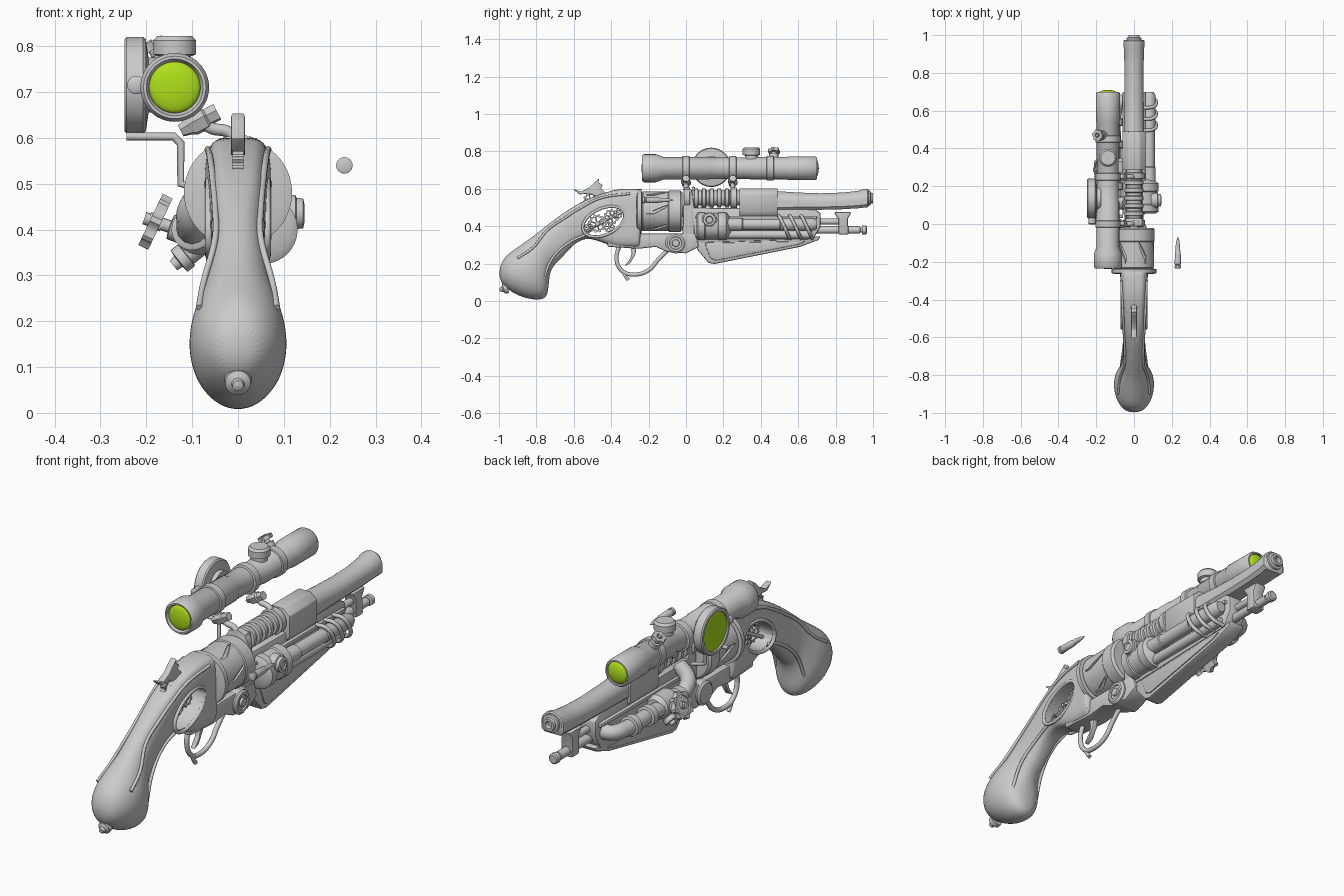
import bpy, bmesh
from math import sin, cos, pi, radians, copysign
from mathutils import Vector

def make(name, bm):
    bmesh.ops.recalc_face_normals(bm, faces=bm.faces)
    me = bpy.data.meshes.new(name)
    bm.to_mesh(me); bm.free()
    o = bpy.data.objects.new(name, me)
    bpy.context.collection.objects.link(o)
    return o

def bake(o):
    """Apply modifiers, or turn a curve into a mesh."""
    me = bpy.data.meshes.new_from_object(o.evaluated_get(bpy.context.evaluated_depsgraph_get()))
    name = o.name
    mw = o.matrix_world.copy()
    bpy.data.objects.remove(o)
    n = bpy.data.objects.new(name, me)
    n.matrix_world = mw
    bpy.context.collection.objects.link(n)
    return n

def loft(name, rings, caps=True, closed=False):
    bm = bmesh.new()
    vs = [[bm.verts.new(p) for p in r] for r in rings]
    n = len(vs[0])
    for a, b in list(zip(vs, vs[1:])) + ([(vs[-1], vs[0])] if closed else []):
        for i in range(n):
            bm.faces.new((a[i], a[(i+1) % n], b[(i+1) % n], b[i]))
    if caps and not closed:
        bm.faces.new(vs[0]); bm.faces.new(vs[-1])
    return make(name, bm)

def bevel(o, w, seg=2):
    m = o.modifiers.new("bevel", 'BEVEL')
    m.width, m.segments, m.limit_method, m.angle_limit = w, seg, 'ANGLE', radians(40)
    return bake(o)

def prism(name, pts, hw, x=0, b=0.008):
    """Side outline (y, z) extruded across x."""
    o = loft(name, [[(x + s*hw, y, z) for y, z in pts] for s in (-1, 1)])
    return bevel(o, b) if b else o

def frame_pts(org, axis):
    a = Vector(axis).normalized()
    u = a.orthogonal().normalized()
    v = a.cross(u)
    return lambda t, r, ang: Vector(org) + a*t + (u*cos(ang) + v*sin(ang))*r

def lathe(name, org, axis, prof, n=36):
    """Profile of (distance along axis, radius)."""
    f = frame_pts(org, axis)
    return loft(name, [[f(t, max(r, .0005), 2*pi*i/n) for i in range(n)] for t, r in prof])

def ylathe(name, x, z, prof, n=36):
    return lathe(name, (x, 0, z), (0, 1, 0), prof, n)

def tube(name, pts, r, smooth=True, cyclic=False):
    cu = bpy.data.curves.new(name, 'CURVE')
    cu.dimensions, cu.bevel_depth, cu.bevel_resolution, cu.use_fill_caps = '3D', r, 4, True
    s = cu.splines.new('BEZIER')
    s.bezier_points.add(len(pts)-1)
    for bp, p in zip(s.bezier_points, pts):
        bp.co = p
        bp.handle_left_type = bp.handle_right_type = 'AUTO' if smooth else 'VECTOR'
    s.use_cyclic_u = cyclic
    o = bpy.data.objects.new(name, cu)
    bpy.context.collection.objects.link(o)
    return bake(o)

def gear(name, org, axis, r, teeth, t=.008, hole=.68):
    f = frame_pts(org, axis)
    n = teeth*4
    outer = lambda i: r if i % 4 < 2 else r*.84
    ring = lambda d, rad: [f(d, rad(i), 2*pi*i/n) for i in range(n)]
    inner = lambda i: r*hole
    loft(name, [ring(-t, outer), ring(t, outer), ring(t, inner), ring(-t, inner)], closed=True)
    for k in range(3):
        a = k*pi/3
        tube(name + "_spoke", [f(0, r*.75, a), f(0, r*.75, a+pi)], r*.08, False)
    lathe(name + "_hub", org, axis, [(-t*1.4, r*.25), (t*1.4, r*.25)], 16)

def cut(o, cutter):
    m = o.modifiers.new("cut", 'BOOLEAN')
    m.operation, m.object, m.solver = 'DIFFERENCE', cutter, 'EXACT'
    o = bake(o)
    bpy.data.objects.remove(cutter)
    return o

def section(T, B, w, e, n=28):
    T, B = Vector((0, *T)), Vector((0, *B))
    p = lambda v: copysign(abs(v)**(2/e), v)
    return [(T+B)/2 + (T-B)/2*p(sin(2*pi*i/n)) + Vector((w*p(cos(2*pi*i/n)), 0, 0)) for i in range(n)]

# grip and frame: lofted from the butt to the cylinder
secs = [((-1, .17), (-.995, .1), .035, 2), ((-.975, .235), (-.94, .05), .08, 2),
        ((-.92, .275), (-.86, .012), .107, 2), ((-.87, .31), (-.77, .002), .108, 2),
        ((-.82, .345), (-.732, .03), .088, 2.1), ((-.77, .385), (-.735, .17), .066, 2.2),
        ((-.70, .44), (-.67, .22), .058, 2.4), ((-.62, .495), (-.6, .31), .058, 2.8),
        ((-.55, .535), (-.52, .345), .061, 3.5), ((-.46, .572), (-.42, .3), .066, 4),
        ((-.36, .603), (-.36, .285), .07, 4.5), ((-.26, .6), (-.26, .285), .074, 4.5), ((-.24, .6), (-.24, .285), .074, 4.5)]
grip = loft("grip_frame", [section(*s) for s in secs])
grip.modifiers.new("sub", 'SUBSURF').levels = 2
grip = bake(grip)
oval = lambda a, b, n=40: [(-.44 + a*cos(t)*.9 - b*sin(t)*.42, .425 + a*cos(t)*.42 + b*sin(t)*.9)
                           for t in (2*pi*i/n for i in range(n))]
cut(grip, prism("window_cutter", oval(.115, .065), .2, b=0))
for s in (-1, 1):
    tube("window_rim", [(s*.064, *p) for p in oval(.12, .07, 16)], .008, cyclic=True)
    tube("grip_edge_bead", [(s*.085, -.90, .23), (s*.075, -.82, .285), (s*.05, -.74, .38),
                            (s*.05, -.64, .45), (s*.054, -.56, .50), (s*.06, -.46, .55), (s*.066, -.3, .575)], .007)
    tube("grip_lower_bead", [(s*.07, -.765, .11), (s*.062, -.71, .235), (s*.052, -.62, .315), (s*.056, -.52, .36)], .007)
lathe("butt_stud", (0, -.955, .072), (0, -1, -.35), [(0, .03), (.02, .028), (.028, .014), (.04, .012), (.044, 0)], 20)
# clockwork in the window
for y, z, r, n, x in ((-.475, .415, .05, 12, 0), (-.40, .45, .042, 10, .012), (-.41, .395, .03, 8, -.018),
                      (-.52, .39, .027, 8, .02), (-.365, .465, .027, 8, -.02)):
    gear("clock_gear", (x, y, z), (1, 0, 0), r, n)
tube("gear_axle", [(-.01, -.54, .37), (-.01, -.34, .48)], .008, False)
# hammer
prism("hammer", [(-.605, .6), (-.56, .585), (-.52, .605), (-.49, .635), (-.465, .655), (-.468, .635), (-.445, .62),
                 (-.455, .605), (-.43, .58), (-.42, .54), (-.47, .52), (-.475, .56), (-.52, .575), (-.57, .57)], .015, b=.004)
gear("hammer_gear", (0, -.51, .54), (1, 0, 0), .04, 10, .012)

# cylinder with zigzag grooves
ylathe("recoil_plate", 0, .48, [(-.265, .1), (-.26, .118), (-.238, .118), (-.236, .1)], 48)
drum = ylathe("cylinder", 0, .48, [(-.236, .1), (-.23, .106), (-.095, .106), (-.09, .11), (-.03, .11), (-.02, .1)], 60)
for k in range(6):
    a = k*pi/3 + .25
    P = lambda y, d, r: Vector((r*cos(a+d), y, .48 + r*sin(a+d)))
    path = [(-.21, -.3), (-.19, -.3), (-.11, .05), (-.09, .05), (-.17, -.38), (-.21, -.38)]
    drum = cut(drum, loft("groove_cutter", [[P(y, d, r) for y, d in path] for r in (.099, .13)]))
ylathe("cylinder_axle", 0, .48, [(-.03, .03), (.03, .03)])
# lower frame, hinge and yoke
prism("lower_frame", [(-.42, .36), (.05, .36), (.07, .29), (.0, .255), (-.1, .262), (-.16, .29), (-.25, .28), (-.42, .29)], .05)
prism("front_yoke", [(-.02, .3), (-.012, .6), (.03, .6), (.045, .5), (.045, .28)], .045)
lathe("hinge_pin", (-.065, -.055, .31), (1, 0, 0), [(0, .045), (.008, .055), (.122, .055), (.13, .045), (.13, .034),
                                                   (.124, .032), (.124, .02), (.134, .018)])
# trigger and guard
tube("trigger_guard", [(0, -.355, .3), (0, -.372, .225), (0, -.34, .16), (0, -.28, .142), (0, -.2, .165),
                       (0, -.15, .22), (0, -.1, .27)], .011)
tube("guard_finial", [(0, -.335, .16), (0, -.325, .135), (0, -.308, .112)], .009)
prism("trigger", [(-.30, .3), (-.265, .3), (-.27, .25), (-.3, .2), (-.33, .185), (-.3, .225), (-.29, .255)], .012, b=.003)

# barrel: ringed rear, block, flared arch section
ylathe("barrel_rear", 0, .55, [(.0, .04), (.3, .04)])
for i in range(6):
    y = .055 + i*.041
    ylathe("barrel_ring", 0, .55, [(y-.013, .042), (y-.009, .051), (y+.009, .051), (y+.013, .042)])
bevel(loft("barrel_block", [[(x, y, z) for x, z in ((-.03, .603), (.03, .603), (.062, .575), (.062, .48), (.045, .455),
      (-.045, .455), (-.062, .48), (-.062, .575))] for y in (.285, .49)]), .005)
def arch(y, top, bot, w):
    pts = [(w*cos(i*pi/16), y, top - w + w*sin(i*pi/16)) for i in range(17)]
    return pts + [(-w, y, bot+.015), (-w+.015, y, bot), (w-.015, y, bot), (w, y, bot+.015)]
loft("barrel", [arch(*s) for s in ((.48, .588, .485, .054), (.6, .58, .487, .052), (.72, .576, .488, .051), (.84, .58, .491, .051),
     (.92, .589, .496, .053), (.955, .6, .5, .056), (.97, .6, .5, .056), (.975, .594, .506, .05))])
ylathe("muzzle", 0, .55, [(.965, .04), (.985, .04), (.988, .03), (1, .028), (1, .017), (.978, .016)])
# fore-end core, keel plate
prism("fore_end_core", [(.03, .5), (.69, .49), (.72, .47), (.72, .4), (.68, .33), (.05, .31)], .045)
prism("fore_end_rail", [(.05, .455), (.7, .455), (.7, .438), (.05, .438)], .06, b=.004)
prism("keel", [(.05, .335), (.72, .345), (.705, .325), (.61, .29), (.15, .198), (.12, .205), (.06, .275)], .04)
prism("keel_panel", [(.1, .31), (.64, .32), (.6, .302), (.16, .217), (.13, .23)], .045, b=.004)
# ramrod and lug
ylathe("ramrod", 0, .38, [(.65, .02), (.93, .02), (.932, .013), (.94, .013), (.942, .024), (.962, .024), (.967, .018)], 24)
ylathe("guide_rod", 0, .425, [(.65, .016), (.82, .016)], 20)
prism("ramrod_lug", [(.79, .475), (.885, .475), (.865, .44), (.87, .355), (.815, .355), (.815, .44)], .03)

# right side: drum, gas tube, cage ribs
ylathe("side_drum", .055, .4, [(.055, .06), (.065, .075), (.10, .075), (.105, .07), (.17, .07), (.175, .075), (.215, .075), (.24, .04)])
ylathe("side_tube", .08, .41, [(.22, .034), (.30, .034), (.305, .03), (.5, .03), (.505, .034), (.68, .034), (.7, .024)])
ylathe("lower_side_tube", .06, .355, [(.15, .022), (.67, .022)], 24)
lathe("drum_boss", (.09, .125, .435), (1, 0, 0), [(0, .04), (.035, .04), (.038, .034), (.052, .033), (.055, .02), (.05, .016)], 28)
for y in (.53, .59, .65):
    tube("cage_rib", [(.05, y-.035, .455), (.1, y-.03, .45), (.118, y-.01, .41), (.1, y+.015, .355), (.045, y+.025, .335)], .009)
# left side: bent pipe, valve and hand wheel
tube("steam_pipe", [(-.03, .66, .4), (-.08, .64, .4), (-.1, .58, .4), (-.1, .4, .4), (-.1, .25, .4), (-.1, .16, .41),
                    (-.095, .12, .45), (-.04, .11, .5)], .034)
for y in (.54, .42, .2):
    ylathe("pipe_collar", -.1, .4, [(y-.02, .036), (y-.016, .045), (y+.016, .045), (y+.02, .036)])
ylathe("valve_body", -.085, .4, [(.23, .04), (.25, .055), (.33, .055), (.35, .04)])
ax = Vector((-.9, 0, .3))
lathe("valve_stem", (-.1, .29, .39), ax, [(0, .03), (.05, .028), (.052, .014), (.11, .014)], 20)
gear("hand_wheel", (-.18, .29, .417), (-.9, 0, .43), .062, 8, .012, .7)
lathe("hand_wheel_disc", (-.178, .29, .417), (-.9, 0, .43), [(-.006, .045), (.006, .045)], 24)
lathe("drain_cock", (-.08, .29, .37), (-.75, 0, -.6), [(0, .025), (.04, .025), (.042, .03), (.062, .03), (.064, .015), (.078, .013)], 20)

# scope
SX, SZ = -.138, .71
ylathe("scope_body", SX, SZ, [(-.222, .056), (-.235, .062), (-.235, .068), (-.225, .075), (-.16, .075), (-.12, .06), (.12, .06),
    (.125, .057), (.34, .057), (.345, .06), (.54, .06), (.548, .064), (.69, .064), (.7, .058), (.7, .052), (.688, .05)], 48)
for y in (.0, .25, .45):
    ylathe("scope_clamp", SX, SZ, [(y-.02, .058), (y-.017, .066), (y+.017, .066), (y+.02, .058)], 48)
lathe("scope_turret", (SX, .35, SZ+.05), (0, 0, 1), [(0, .036), (.018, .036), (.022, .047), (.052, .047), (.062, .038)])
lathe("clamp_screw", (-.16, .47, .75), (-.5, 0, .86), [(0, .025), (.035, .025), (.036, .012), (.06, .012)], 20)
gear("clamp_knob", (-.19, .47, .8), (-.5, 0, .86), .032, 6, .009, .4)
for y in (.0, .25):
    tube("mount_arm", [(-.1, y, .655), (-.06, y, .622), (-.02, y, .612), (.0, y, .59)], .013)
    lathe("mount_block", (-.125, y, .615), (.86, 0, .45), [(0, .014), (.02, .02), (.03, .026), (.06, .026), (.065, .02), (.09, .02)], 6)
    ylathe("barrel_clamp", 0, .55, [(y-.012, .05), (y-.01, .058), (y+.02, .058), (y+.022, .05)])
# round side viewer and its bracket
lathe("viewer_disc", (-.195, .135, .715), (-1, 0, 0), [(-.02, .06), (0, .06), (.006, .1), (.012, .105), (.048, .105), (.053, .1), (.053, .088), (.046, .086)], 56)
lathe("viewer_boss", (-.222, .01, .715), (0, 1, 0), [(-.012, .014), (-.008, .02), (.03, .02)], 20)
tube("viewer_bracket", [(-.243, .04, .603), (-.14, .04, .603), (-.125, .04, .588), (-.125, .04, .5), (-.06, .04, .48)], .009, False)
# green lenses
green = bpy.data.materials.new("green_glass")
green.diffuse_color = (.42, .75, .01, 1)
dome = lambda r, h: [(-.02, r)] + [(h*sin(i*pi/12), r*cos(i*pi/12)) for i in range(7)]
for nm, org, axis, r, h in (("rear_lens", (SX, -.224, SZ), (0, -1, 0), .056, .014), ("front_lens", (SX, .69, SZ), (0, 1, 0), .051, .02),
                            ("viewer_lens", (-.241, .135, .715), (-1, 0, 0), .088, .006)):
    lathe(nm, org, axis, dome(r, h)).data.materials.append(green)

# loose cartridge
ylathe("cartridge", .232, .54, [(-.235, .014), (-.233, .018), (-.222, .018), (-.22, .014), (-.214, .014), (-.212, .017), (-.145, .015),
       (-.14, .012), (-.115, .0115), (-.09, .008), (-.068, .001)], 24)

# smooth shading with sharp edges kept
for o in bpy.data.objects:
    o.select_set(True)
bpy.context.view_layer.objects.active = bpy.data.objects[0]
bpy.ops.object.shade_smooth_by_angle(angle=radians(35))
